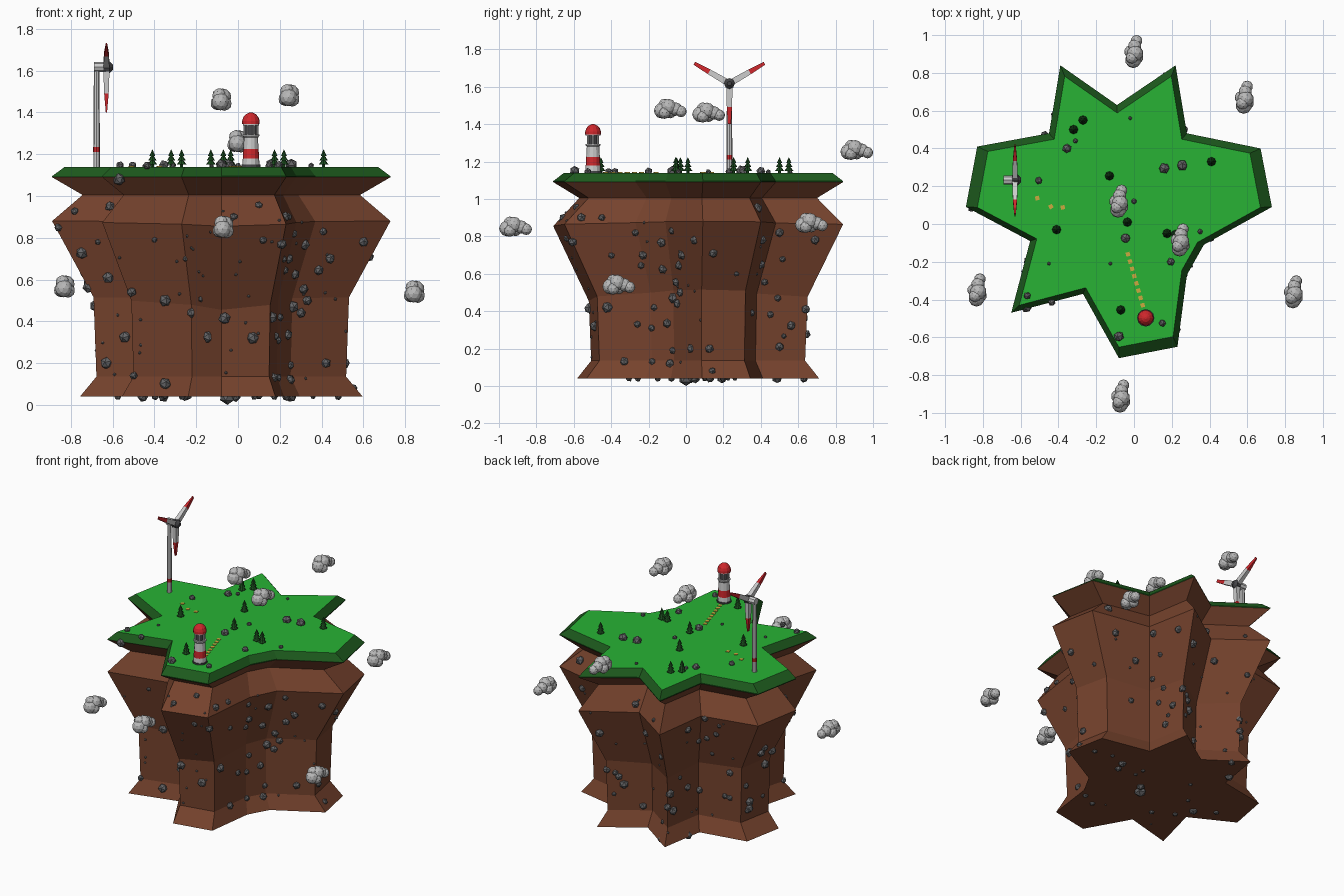
import bpy, bmesh, random
from math import pi, sin, cos, atan2
from mathutils import Vector, Matrix
from mathutils.bvhtree import BVHTree

if "Cube" in bpy.data.objects:
    bpy.data.objects.remove(bpy.data.objects["Cube"])

random.seed(4)
GROUND = 1.14

def mat(name, r, g, b):
    m = bpy.data.materials.new(name)
    m.diffuse_color = (r, g, b, 1)
    m.use_nodes = True
    m.node_tree.nodes["Principled BSDF"].inputs["Base Color"].default_value = m.diffuse_color
    return m

GRASS = mat("grass", .021, .45, .035)
TURF = mat("turf_edge", .012, .10, .012)
EARTH = mat("earth", .18, .055, .026)
ROCK = mat("rock", .13, .13, .135)
CLOUD = mat("cloud", .48, .48, .48)
PINE = mat("pine", .01, .07, .012)
RED = mat("red", .62, .02, .025)
WHITE = mat("white", .6, .6, .6)
DARK = mat("dark", .06, .06, .065)
SAND = mat("sand", .6, .4, .05)

def finish(bm, name, m):
    me = bpy.data.meshes.new(name)
    bm.to_mesh(me)
    me.materials.append(m)
    ob = bpy.data.objects.new(name, me)
    bpy.context.collection.objects.link(ob)
    return ob

def frustum(bm, r1, r2, z1, z2, at=(0, 0), n=12):
    bmesh.ops.create_cone(bm, cap_ends=True, segments=n, radius1=r1, radius2=r2, depth=z2 - z1,
                          matrix=Matrix.Translation((at[0], at[1], (z1 + z2) / 2)))

def column(name, parts, m, at, n=12):
    bm = bmesh.new()
    for p in parts:
        frustum(bm, *p, at=at, n=n)
    return finish(bm, name, m)

# island: star outline scaled through several heights
CX, CY = -.08, .065
OUT = [(-.39, .84), (-.09, .63), (.22, .84), (.28, .48), (.67, .40), (.73, .09), (.37, -.11),
       (.28, -.27), (.23, -.65), (-.08, -.71), (-.27, -.37), (-.65, -.47), (-.55, -.09),
       (-.89, .09), (-.83, .41), (-.45, .48)]

def ring(bm, s, z, wave=0):
    vs = []
    for x, y in OUT:
        a = atan2(y - CY, x - CX)
        vs.append(bm.verts.new((CX + s * (x - CX), CY + s * (y - CY), z + wave * abs(cos(a)))))
    return vs

def loft(levels, cap_first=False, cap_last=False):
    bm = bmesh.new()
    rings = [ring(bm, *l) for l in levels]
    n = len(OUT)
    for a, b in zip(rings, rings[1:]):
        for i in range(n):
            j = (i + 1) % n
            bm.faces.new((a[j], a[i], b[i], b[j])).normal_flip()
    if cap_first:
        bm.faces.new(rings[0])
    if cap_last:
        bm.faces.new(rings[-1])
    bmesh.ops.recalc_face_normals(bm, faces=bm.faces)
    return bm

turf = loft([(.925, GROUND), (1, 1.095), (1, 1.09)], cap_first=True)
ob = finish(turf, "turf", TURF)
ob.data.materials.append(GRASS)
for p in ob.data.polygons:
    if len(p.vertices) > 4:
        p.material_index = 1
cliff = loft([(1, 1.09), (.82, 1.005), (1, .855, .025), (.755, .455, .06), (.738, .135), (.835, .04)],
             cap_last=True)
finish(cliff, "cliff", EARTH)
bvh = BVHTree.FromBMesh(cliff)

# rocks: (x, z, r) seen from the front, (y, z, r) from the right, (x, y, r) on the grass
FRONT = [(-.57, 1.08, 3), (-.86, .85, 2), (-.72, .55, 3), (-.62, .61, 3), (-.51, .54, 2.5), (-.35, .5, 3),
         (-.54, .325, 3), (-.63, .2, 3), (-.14, .325, 3), (-.065, .415, 3), (.07, .32, 3), (-.22, .44, 2.5),
         (-.35, .1, 3), (-.5, .14, 2), (.12, .79, 2), (.1, .955, 2), (.27, .625, 2.5), (.385, .645, 2.5),
         (.44, .7, 2.5), (.21, .77, 2.5), (.24, .9, 2), (.6, .78, 2.5), (.16, .42, 3), (.3, .44, 2.5),
         (.33, .5, 2.5), (.19, .31, 2), (.25, .19, 2), (.42, .2, 2.5), (.19, .13, 2), (-.4, .79, 1.5),
         (-.25, .7, 1.5), (-.67, .78, 1.5), (-.02, .9, 2)]
RIGHT = [(-.56, .9, 2.5), (-.27, .82, 2), (-.23, .7, 2.5), (-.24, .645, 2), (-.075, .83, 2), (.145, .71, 2.5),
         (-.05, .555, 2.5), (-.065, .47, 3), (-.17, .42, 2), (-.1, .335, 2.5), (-.26, .33, 2),
         (.35, .39, 2), (.5, .82, 2.5), (.69, .78, 2.5), (.4, .65, 2.5), (.42, .555, 2), (.49, .47, 2),
         (.64, .41, 2.5), (.5, .21, 2.5), (.14, .08, 2), (-.085, .12, 2.5), (-.33, .13, 2.5), (.27, .6, 1.5)]
TOP = [(.16, .295, 3), (.255, .31, 3), (-.355, .4, 2.5), (-.505, .23, 2), (-.045, -.075, 2.7), (.195, -.2, 2.2),
       (0, .12, 1.5), (.15, -.525, 2), (-.08, -.595, 2.8), (-.435, -.415, 2), (-.31, .44, 1.4),
       (-.45, -.21, 1), (-.125, -.21, 1), (.35, -.04, 1.5), (-.02, .56, 1), (-.565, -.38, 2)]
rocks = bmesh.new()

def rock(p, r):
    turn = Matrix.Rotation(random.uniform(0, 6), 4, Vector((random.random(), random.random(), .5)))
    bmesh.ops.create_icosphere(rocks, subdivisions=1, radius=r, matrix=Matrix.Translation(p) @ turn)

def stick(origin, direction, r):
    hit = bvh.ray_cast(Vector(origin), Vector(direction))[0]
    if hit:
        rock(hit, r)

for x, z, r in FRONT:
    stick((x, -3, z), (0, 1, 0), r / 100)
for y, z, r in RIGHT:
    stick((3, y, z), (-1, 0, 0), r / 100)
for x, y, r in TOP:
    rock((x, y, GROUND + r / 300), r / 100)
size = lambda: random.choice((.008, .015, .02, .025, .03))
for i in range(34):
    stick((random.uniform(-.65, .55), 3, random.uniform(.1, .95)), (0, -1, 0), size())
    stick((-3, random.uniform(-.4, .65), random.uniform(.1, .95)), (1, 0, 0), size())
    stick((random.uniform(-.65, .5), random.uniform(-.5, .65), -2), (0, 0, 1), size() * .9)
    stick((random.uniform(-.65, .55), -3, random.uniform(.1, .95)), (0, 1, 0), .008)
stick((-.05, 0, -2), (0, 0, 1), .04)
finish(rocks, "rocks", ROCK)

# pine trees: three stacked cones on a stub
trees = bmesh.new()
for at in [(-.27, .55), (-.32, .5), (-.13, .255), (.41, .33), (-.41, -.03), (-.035, .01),
           (.175, -.05), (.22, -.055), (-.07, -.455)]:
    frustum(trees, .008, .008, GROUND - .005, GROUND + .02, at, 6)
    for r, z in ((.024, .014), (.02, .034), (.014, .056)):
        frustum(trees, r, 0, GROUND + z - .004, GROUND + z + .028, at, 8)
finish(trees, "pine_trees", PINE)

# clouds: clumps of faceted balls, long along y
PUFFS = [(-.004, -.045, -.008, .042), (.006, -.008, .012, .043), (-.018, .0, -.015, .034),
         (.004, .03, .0, .036), (.014, .058, -.012, .031), (.016, -.03, -.018, .034), (-.01, -.03, .022, .034)]
for i, c in enumerate([(-.08, .12, 1.46), (.245, -.085, 1.48), (0, .912, 1.26), (.585, .67, .87),
                       (-.83, -.35, .565), (.845, -.36, .54), (-.07, -.912, .85)]):
    bm = bmesh.new()
    for x, y, z, r in PUFFS:
        bmesh.ops.create_icosphere(bm, subdivisions=2, radius=r,
                                   matrix=Matrix.Translation(Vector(c) + Vector((x, y, z))))
    finish(bm, f"cloud_{i + 1}", CLOUD)

# lighthouse
LH = (.062, -.497)
column("lighthouse_base", [(.046, .046, 1.135, 1.15)], DARK, LH)
column("lighthouse_white_bands", [(.041, .039, 1.15, 1.18), (.0365, .033, 1.225, 1.285)], WHITE, LH)
column("lighthouse_red_band", [(.039, .0365, 1.18, 1.225)], RED, LH)
column("lighthouse_gallery", [(.034, .04, 1.28, 1.287), (.04, .04, 1.287, 1.295), (.039, .039, 1.338, 1.346)], WHITE, LH)
column("lighthouse_lamp", [(.026, .026, 1.295, 1.345)], DARK, LH)
posts = bmesh.new()
for i in range(6):
    a = i * pi / 3
    frustum(posts, .005, .005, 1.294, 1.34, (LH[0] + .031 * cos(a), LH[1] + .031 * sin(a)), 6)
finish(posts, "lighthouse_posts", WHITE)
column("lighthouse_roof", [(.042, .042, 1.345, 1.36), (.042, .036, 1.36, 1.378), (.036, .022, 1.378, 1.393),
                           (.022, .006, 1.393, 1.4)], RED, LH)

# wind turbine
TX, TY, HZ = -.677, .232, 1.617
column("turbine_tower", [(.016, .016, 1.135, 1.21), (.016, .013, 1.235, 1.61)], WHITE, (TX, TY), 8)
column("turbine_tower_band", [(.0162, .0162, 1.21, 1.235)], RED, (TX, TY), 8)
to_x = Matrix.Translation((0, TY, HZ)) @ Matrix.Rotation(pi / 2, 4, 'Y')
bm = bmesh.new()
frustum(bm, .024, .024, -.69, -.64, n=8)
bm.transform(to_x)
finish(bm, "turbine_nacelle", WHITE)
bm = bmesh.new()
frustum(bm, .027, .029, -.645, -.615, n=8)
frustum(bm, .029, .012, -.615, -.598, n=8)
bm.transform(to_x)
finish(bm, "turbine_hub", DARK)

def blades(name, m, z1, w1, t1, z2, w2, t2):
    bm = bmesh.new()
    for k in range(3):
        b = bmesh.new()
        v = [b.verts.new((sx * t / 2, sy * w / 2, z)) for z, w, t in ((z1, w1, t1), (z2, w2, t2))
             for sx, sy in ((-1, -1), (1, -1), (1, 1), (-1, 1))]
        bmesh.ops.convex_hull(b, input=v)
        b.transform(Matrix.Translation((-.63, TY, HZ)) @ Matrix.Rotation(pi + k * 2 * pi / 3, 4, 'X'))
        me = bpy.data.meshes.new("tmp")
        b.to_mesh(me)
        bm.from_mesh(me)
        bpy.data.meshes.remove(me)
    finish(bm, name, m)

blades("turbine_blades", WHITE, .01, .034, .03, .125, .028, .022)
blades("turbine_blade_tips", RED, .125, .028, .022, .216, .017, .006)

# dotted paths
path = bmesh.new()
def slab(x, y, angle):
    bmesh.ops.create_cube(path, size=1, matrix=Matrix.Translation((x, y, GROUND))
                          @ Matrix.Rotation(angle, 4, 'Z') @ Matrix.Diagonal((.022, .022, .006, 1)))
for i in range(8):
    t = i / 7
    slab(-.032 + .078 * t, -.16 - .27 * t, .28)
for x, y, a in ((-.512, .137, .2), (-.44, .092, .5), (-.377, .088, .2)):
    slab(x, y, a)
finish(path, "path_stones", SAND)
